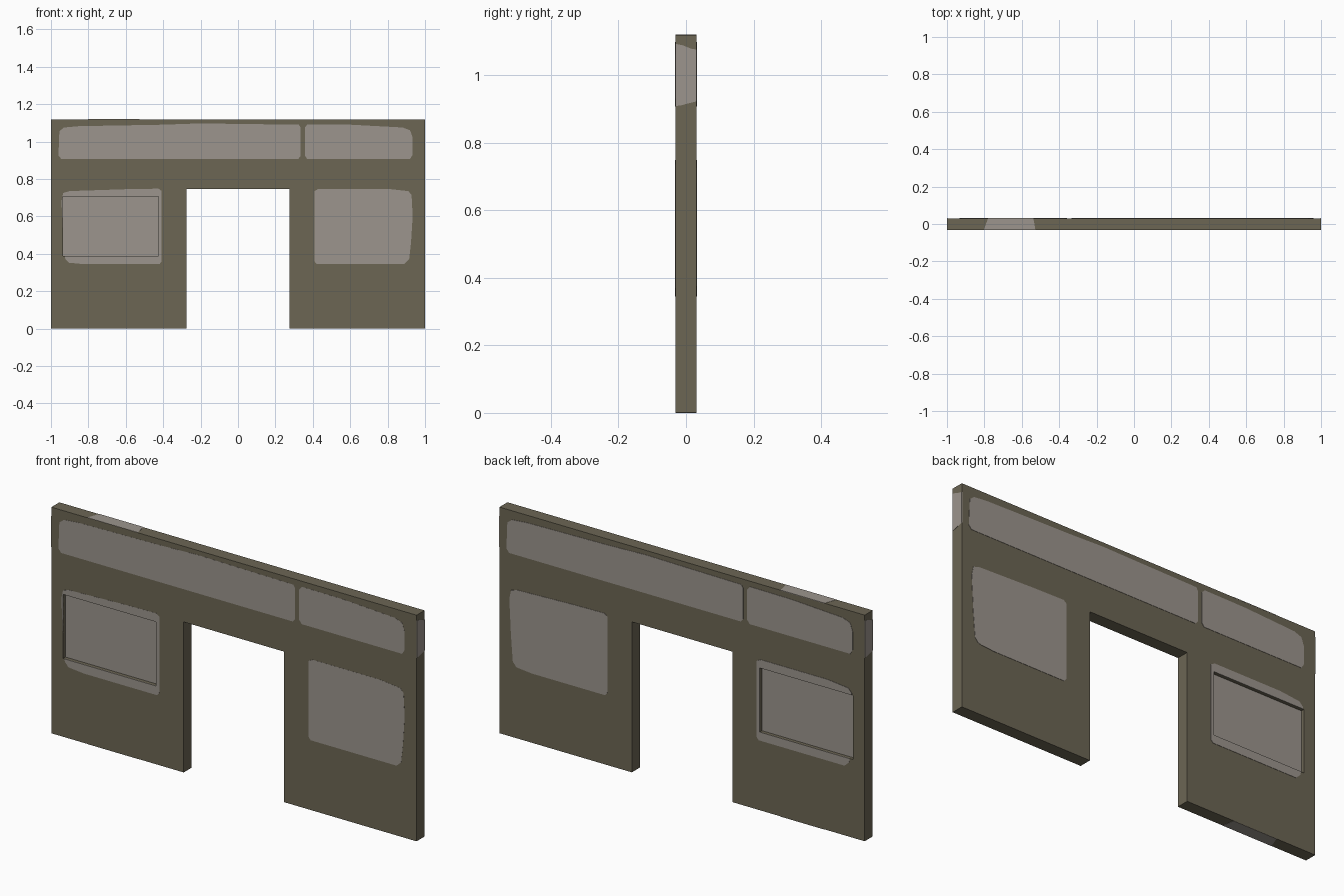
import bpy, bmesh, math
from mathutils import Matrix, Vector

if "Cube" in bpy.data.objects:
    bpy.data.objects.remove(bpy.data.objects["Cube"])

T = 0.031      # half thickness of the wall
LIFT = 0.001   # how far painted patches stand proud


def material(name, rgb):
    m = bpy.data.materials.new(name)
    lin = [((c / 255 + 0.055) / 1.055) ** 2.4 for c in rgb]
    m.diffuse_color = (*lin, 1)
    m.use_nodes = True
    m.node_tree.nodes["Principled BSDF"].inputs["Base Color"].default_value = m.diffuse_color
    return m


brown = material("olive brown", (108, 102, 84))
grey = material("warm grey", (156, 149, 141))


def prism(name, pts, depth, matrix, mat):
    """Extrude a 2D outline from local z = -depth to z = LIFT, then place it."""
    bm = bmesh.new()
    face = bm.faces.new([bm.verts.new((x, y, LIFT)) for x, y in pts])
    ext = bmesh.ops.extrude_face_region(bm, geom=[face])
    verts = [g for g in ext["geom"] if isinstance(g, bmesh.types.BMVert)]
    bmesh.ops.translate(bm, verts=verts, vec=(0, 0, -depth - LIFT))
    bmesh.ops.transform(bm, matrix=matrix, verts=bm.verts)
    bmesh.ops.recalc_face_normals(bm, faces=bm.faces)
    me = bpy.data.meshes.new(name)
    bm.to_mesh(me)
    bm.free()
    me.materials.append(mat)
    ob = bpy.data.objects.new(name, me)
    bpy.context.collection.objects.link(ob)
    return ob


def rect(x0, y0, x1, y1):
    return [(x0, y0), (x1, y0), (x1, y1), (x0, y1)]


def cut(ob, cutter):
    mod = ob.modifiers.new("opening", "BOOLEAN")
    mod.operation = "DIFFERENCE"
    mod.solver = "EXACT"
    mod.object = cutter
    bpy.context.view_layer.objects.active = ob
    bpy.ops.object.modifier_apply(modifier=mod.name)


# Placements: outline (x, z) on the front face, and its half turn for the back
front = Matrix.Translation((0, -T, 0)) @ Matrix.Rotation(math.pi / 2, 4, "X")
half_turn = Matrix.Rotation(math.pi, 4, "Z")
side = Matrix(((0, 0, 1, 0.999), (1, 0, 0, 0), (0, 1, 0, 0), (0, 0, 0, 1)))

# Wall with doorway
wall = prism("wall", [(-0.999, 0.001), (-0.275, 0.001), (-0.275, 0.745), (0.275, 0.745),
                      (0.275, 0.001), (0.999, 0.001), (0.999, 1.119), (-0.999, 1.119)],
             2 * T - LIFT, front @ Matrix.Translation((0, 0, -LIFT / 2)), brown)

# Window opening through the left leg
opening = rect(-0.935, 0.388, -0.425, 0.705)
cutter = prism("window_cutter", opening, 0.3, front @ Matrix.Translation((0, 0, 0.1)), brown)
cutter.hide_render = True
cut(wall, cutter)

# Sunken pane filling the opening
prism("window_pane", opening, 0.026, front @ Matrix.Translation((0, 0, -0.019)), grey)

# Worn grey patches, the same on front and back
patches = {
    "long_top_patch": [(-0.96, 0.925), (-0.945, 0.907), (0.322, 0.907), (0.335, 0.922),
                       (0.335, 1.075), (0.325, 1.09), (0.0, 1.094), (-0.2, 1.097),
                       (-0.4, 1.09), (-0.85, 1.082), (-0.93, 1.075), (-0.955, 1.055)],
    "short_top_patch": [(0.357, 0.925), (0.37, 0.907), (0.92, 0.907), (0.934, 0.93),
                        (0.934, 1.02), (0.92, 1.06), (0.88, 1.075), (0.6, 1.09),
                        (0.372, 1.092), (0.357, 1.075)],
    "left_leg_patch": [(-0.925, 0.375), (-0.905, 0.352), (-0.82, 0.344), (-0.42, 0.344),
                       (-0.408, 0.36), (-0.408, 0.735), (-0.425, 0.748), (-0.6, 0.745),
                       (-0.9, 0.735), (-0.935, 0.725), (-0.944, 0.68), (-0.935, 0.5)],
    "right_leg_patch": [(0.408, 0.36), (0.42, 0.346), (0.89, 0.346), (0.915, 0.37),
                        (0.925, 0.46), (0.934, 0.6), (0.928, 0.715), (0.91, 0.735),
                        (0.8, 0.747), (0.43, 0.747), (0.408, 0.735)],
}
for place, turn in (("front", Matrix.Identity(4)), ("back", half_turn)):
    for name, pts in patches.items():
        ob = prism(place + "_" + name, pts, 0.002, turn @ front, grey)
        if (place, name) in (("front", "left_leg_patch"), ("back", "right_leg_patch")):
            cut(ob, cutter)

# Patches on the two ends
end_pts = [(-T, 0.908), (-0.015, 0.91), (0.015, 0.918), (T, 0.922),
           (T, 1.075), (0.015, 1.078), (-0.01, 1.088), (-T, 1.092)]
prism("right_end_patch", end_pts, 0.002, side, grey)
prism("left_end_patch", end_pts, 0.002, half_turn @ side, grey)

# Patches on the top edge and under the left leg
edge_pts = [(-0.803, -T), (-0.527, -T), (-0.538, T), (-0.78, T)]
prism("top_edge_patch", edge_pts, 0.002, Matrix.Translation((0, 0, 1.119)), grey)
prism("foot_patch", edge_pts, 0.0, Matrix.Translation((0, 0, 0.0)), grey)

bpy.data.objects.remove(cutter)
